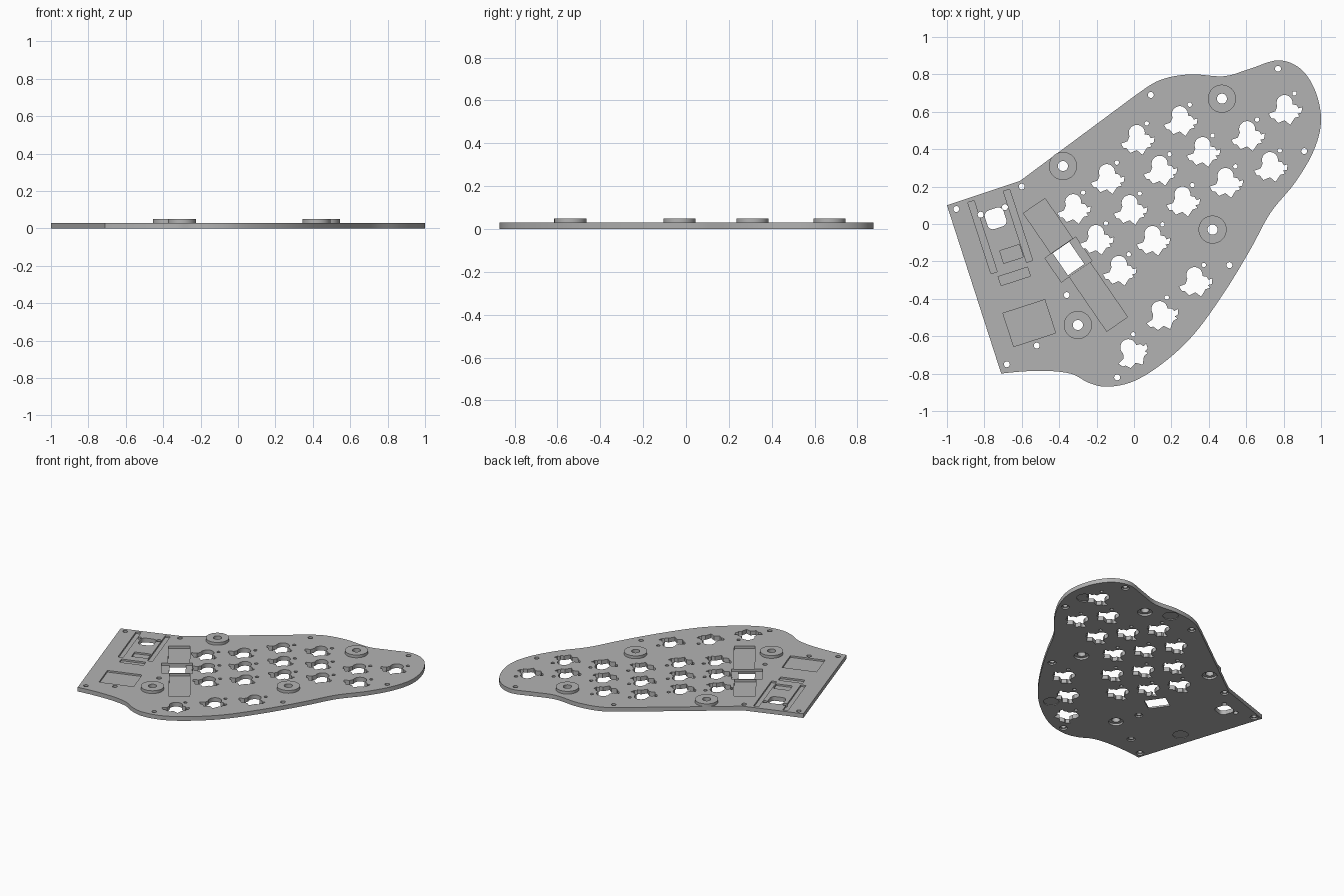
import bpy, bmesh
from math import sin, cos, radians
from mathutils import Vector, Matrix

if "Cube" in bpy.data.objects:
    bpy.data.objects.remove(bpy.data.objects["Cube"], do_unlink=True)

THICK = 0.03
FLOOR = 0.018
UNDER = -0.01
OVER = 0.06

grey = bpy.data.materials.new("plain grey")
grey.use_nodes = True
grey.diffuse_color = (0.45, 0.45, 0.45, 1)
grey.node_tree.nodes["Principled BSDF"].inputs["Base Color"].default_value = grey.diffuse_color


def arc(centre, radius, start=0, end=360, steps=24):
    closed = abs(end - start) == 360
    count = steps if closed else steps + 1
    angles = [radians(start + (end - start) * i / steps) for i in range(count)]
    return [(centre[0] + radius * cos(a), centre[1] + radius * sin(a)) for a in angles]


def placed(points, centre, degrees):
    turn = Matrix.Rotation(radians(degrees), 2)
    return [turn @ Vector(p) + Vector(centre) for p in points]


def rectangle(x, y, width, depth, degrees):
    w, d = width / 2, depth / 2
    return placed([(-w, -d), (w, -d), (w, d), (-w, d)], (x, y), degrees)


def rounded_square(x, y, size, radius, degrees):
    s = size / 2 - radius
    corners = [(s, s), (-s, s), (-s, -s), (s, -s)]
    points = []
    for i, corner in enumerate(corners):
        points += arc(corner, radius, 90 * i, 90 * i + 90, 5)
    return placed(points, (x, y), degrees)


def smooth_path(points, steps=6):
    """Spline through all points except the first and last, which set the end directions."""
    path = []
    pts = [Vector(p) for p in points]
    for a, b, c, d in zip(pts, pts[1:], pts[2:], pts[3:]):
        for i in range(steps):
            t = i / steps
            path.append(b + (c - a) * t / 2 + (a - b * 2.5 + c * 2 - d / 2) * t * t
                        + (b * 1.5 - a / 2 - c * 1.5 + d / 2) * t ** 3)
    return path + [pts[-2]]


def prisms(name, profiles, low, high):
    """One object holding an upright prism for each flat profile."""
    bm = bmesh.new()
    for profile in profiles:
        face = bm.faces.new([bm.verts.new((p[0], p[1], low)) for p in profile])
        top = bmesh.ops.extrude_face_region(bm, geom=[face])["geom"]
        moved = [v for v in top if isinstance(v, bmesh.types.BMVert)]
        bmesh.ops.translate(bm, verts=moved, vec=(0, 0, high - low))
    bmesh.ops.recalc_face_normals(bm, faces=bm.faces)
    mesh = bpy.data.meshes.new(name)
    bm.to_mesh(mesh)
    bm.free()
    mesh.materials.append(grey)
    obj = bpy.data.objects.new(name, mesh)
    bpy.context.collection.objects.link(obj)
    return obj


def cut(target, name, profiles, low, high):
    cutter = prisms(name, profiles, low, high)
    cutter.hide_render = True
    mod = target.modifiers.new(name, "BOOLEAN")
    mod.operation = "DIFFERENCE"
    mod.solver = "EXACT"
    mod.use_self = True
    mod.object = cutter
    bpy.context.view_layer.objects.active = target
    bpy.ops.object.modifier_apply(modifier=name)
    bpy.data.objects.remove(cutter, do_unlink=True)


def finish(obj):
    bpy.ops.object.select_all(action="DESELECT")
    obj.select_set(True)
    bpy.context.view_layer.objects.active = obj
    bpy.ops.object.shade_smooth_by_angle(angle=radians(30))


# Plate outline: straight left side, flowing curve around the rest
curve = [(-.1, .61), (.01, .69), (.14, .77), (.3, .8), (.48, .79), (.62, .83), (.77, .875),
         (.89, .83), (.97, .71), (1, .55), (.96, .39), (.86, .22), (.73, .06), (.62, -.14),
         (.48, -.37), (.32, -.59), (.16, -.74), (0, -.84), (-.14, -.87), (-.24, -.85),
         (-.34, -.8), (-.5, -.785), (-.71, -.8), (-.9, -.84)]
plate = prisms("base_plate", [[(-1, .1), (-.61, .23)] + smooth_path(curve)], 0, THICK)

# Key socket cutouts, in staggered columns plus a fanned thumb group
socket = [(-.09, -.02), (-.055, -.008)] + arc((-.005, .037), .043, 205, -10, 14) + [
    (.06, .025), (.07, .008), (.09, .015), (.085, -.015), (.065, -.02), (.075, -.035),
    (.05, -.042), (.025, -.08), (-.005, -.055), (-.04, -.07), (-.06, -.045), (-.075, -.045)]
columns = [(-.32, .08, 3), (-.14, .24, 3), (.02, .45, 3), (.25, .55, 3), (.61, .47, 2), (.81, .61, 1)]
keys = [((x + .122 * i, y - .165 * i), 0) for x, y, n in columns for i in range(n)]
keys += [((.33, -.31), 3), ((.15, -.49), 14), ((-.01, -.69), 25)]
openings = [placed(socket, centre, turn) for centre, turn in keys]
pin_holes = [placed(arc((.048, .088), .012, steps=12), centre, turn) for centre, turn in keys]
cut(plate, "socket_cutter", openings, UNDER, OVER)
cut(plate, "pin_cutter", pin_holes, UNDER, OVER)

# Recesses for the electronics on the top face
LEAN = 18
TILT = 34.5
recesses = [rectangle(-.56, -.53, .235, .187, LEAN), rectangle(-.81, -.07, .035, .4, LEAN),
            rectangle(-.62, -.01, .035, .4, LEAN), rectangle(-.655, -.16, .11, .07, LEAN),
            rectangle(-.64, -.28, .165, .05, LEAN)]
module = [rectangle(-.46, -.01, .14, .26, TILT), rectangle(-.35, -.19, .2, .155, TILT),
          rectangle(-.19, -.39, .135, .353, TILT)]
cut(plate, "recess_cutter", recesses, FLOOR, OVER)
for profile in module:
    cut(plate, "module_cutter", [profile], FLOOR - .006, OVER)
windows = [rectangle(-.35, -.185, .107, .144, TILT), rounded_square(-.74, .03, .105, .03, LEAN)]
cut(plate, "window_cutter", windows, UNDER, OVER)

# Screw holes with counterbores below
screws = [(.77, .83), (.09, .69), (.91, .39), (-.95, .08), (-.6, .2), (.51, -.22),
          (-.36, -.38), (-.52, -.65), (-.68, -.75), (-.09, -.82)]
pegs = [(-.82, .05), (-.69, .09)]
cut(plate, "screw_cutter", [arc(c, .016, steps=16) for c in screws + pegs], UNDER, OVER)
cut(plate, "counterbore_cutter", [arc(c, .026, steps=16) for c in screws], UNDER, .01)

# Raised mounting rings
rings = [(-.38, .31), (.47, .67), (.42, -.03), (-.3, -.54)]
cut(plate, "mount_cutter", [arc(c, .027) for c in rings], UNDER, OVER)
cut(plate, "mount_counterbore", [arc(c, .048) for c in rings], UNDER, .014)
for centre in rings:
    ring = prisms("mounting_ring", [arc(centre, .075, steps=40)], THICK - .002, .05)
    cut(ring, "ring_cutter", [arc(centre, .027)], UNDER, OVER + .02)
    finish(ring)

# Shallow round seats for feet on the underside
feet = [(.31, .74), (.89, .56), (.19, -.61), (-.73, -.4)]
cut(plate, "foot_cutter", [arc(c, .05) for c in feet], UNDER, .005)
finish(plate)
